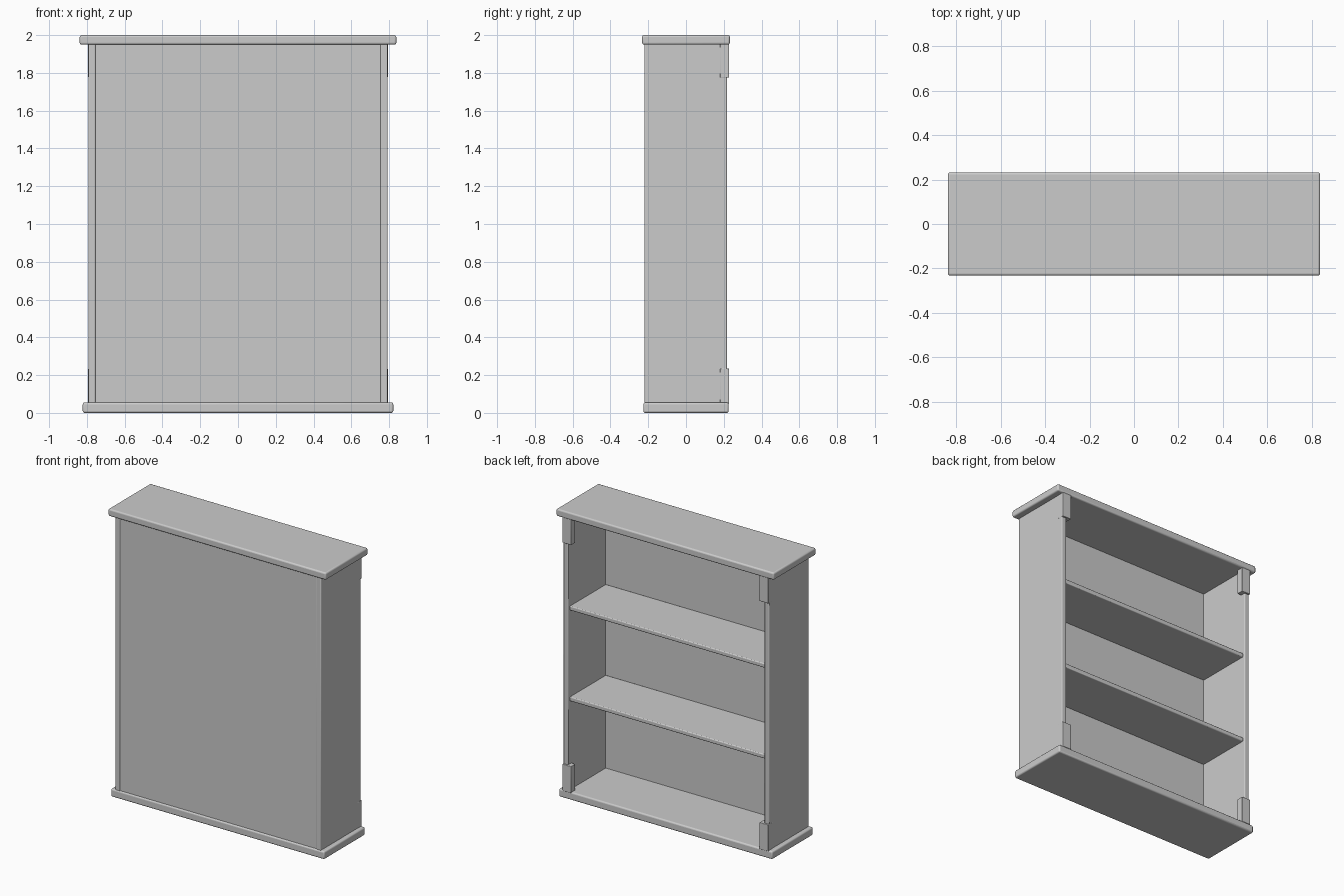
import bpy

if "Cube" in bpy.data.objects:
    bpy.data.objects.remove(bpy.data.objects["Cube"])


def board(name, x, y, z, bevel=0.0):
    """Box from (min, max) ranges, with optional softened edges."""
    bpy.ops.mesh.primitive_cube_add(size=1, location=[(a + b) / 2 for a, b in (x, y, z)])
    ob = bpy.context.object
    ob.name = name
    ob.dimensions = [b - a for a, b in (x, y, z)]
    bpy.ops.object.transform_apply(location=False, rotation=False, scale=True)
    if bevel:
        mod = ob.modifiers.new("soft_edges", 'BEVEL')
        mod.width = bevel
        mod.segments = 3
        bpy.ops.object.shade_smooth_by_angle()
    return ob


def pair(name, x, y, z, bevel=0.0):
    """A right-hand board and its mirrored left-hand twin."""
    board("right_" + name, x, y, z, bevel)
    board("left_" + name, (-x[1], -x[0]), y, z, bevel)


# top and base slabs
board("top_slab", (-0.838, 0.838), (-0.232, 0.232), (1.95, 2.0), 0.01)
board("base_slab", (-0.822, 0.822), (-0.226, 0.226), (0.0, 0.055), 0.01)

# side panels and the large closing panel
pair("side_panel", (0.755, 0.792), (-0.22, 0.217), (0.05, 1.955), 0.006)
board("back_panel", (-0.757, 0.757), (-0.216, -0.196), (0.05, 1.955))

# corner blocks at the open side
pair("upper_block", (0.725, 0.793), (0.18, 0.228), (1.775, 1.955), 0.003)
pair("lower_block", (0.725, 0.793), (0.18, 0.228), (0.05, 0.235), 0.003)

# shelves dividing the interior in three
for i in (1, 2):
    z = 0.055 + i * (1.95 - 0.055) / 3
    board(f"shelf_{i}", (-0.757, 0.757), (-0.198, 0.2), (z - 0.015, z + 0.015), 0.006)
